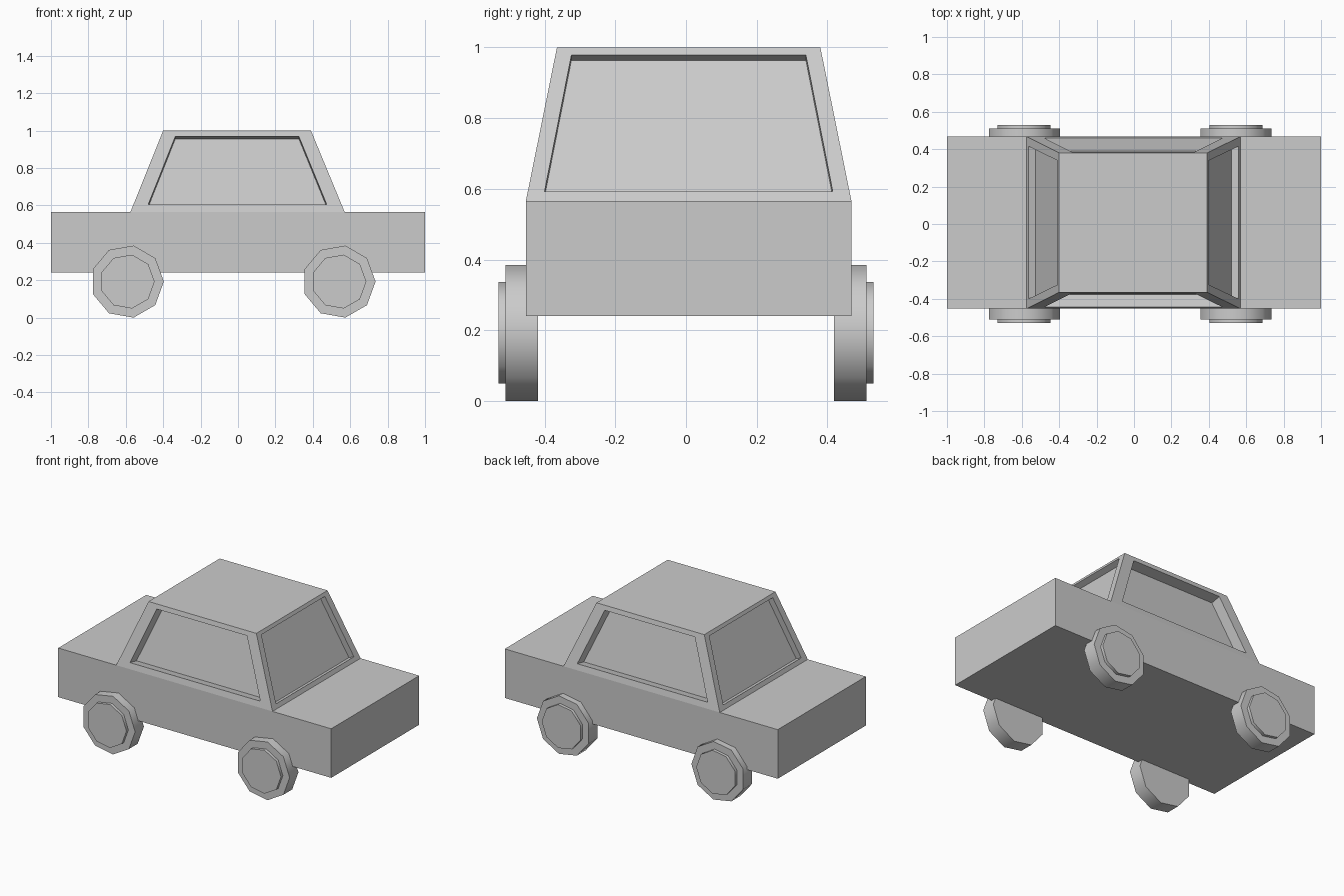
import bpy, bmesh, math
from mathutils import Vector, Matrix

if "Cube" in bpy.data.objects:
    bpy.data.objects.remove(bpy.data.objects["Cube"])

Y0, Y1 = -0.453, 0.468      # body sides
Z0, Z1, Z2 = 0.24, 0.565, 1.0


def finish(bm, name):
    bmesh.ops.remove_doubles(bm, verts=bm.verts, dist=1e-5)
    bmesh.ops.recalc_face_normals(bm, faces=bm.faces)
    mesh = bpy.data.meshes.new(name)
    bm.to_mesh(mesh)
    bm.free()
    obj = bpy.data.objects.new(name, mesh)
    bpy.context.collection.objects.link(obj)
    return obj


def quad(bm, pts):
    bm.faces.new([bm.verts.new(p) for p in pts])


def window_wall(bm, corners, uv, depth):
    """Sloped wall (bottom a, b then top c, d) with a recessed pane."""
    a, b, c, d = corners
    inner = [a.lerp(b, u).lerp(d.lerp(c, u), v) for u, v in uv]
    n = (b - a).cross(d - a).normalized()
    pane = [p - n * depth for p in inner]
    for i in range(4):
        j = (i + 1) % 4
        quad(bm, (corners[i], corners[j], inner[j], inner[i]))
        quad(bm, (inner[i], inner[j], pane[j], pane[i]))
    quad(bm, pane)


# lower body
bm = bmesh.new()
bmesh.ops.create_cube(bm, size=1, matrix=Matrix.Translation((0, (Y0 + Y1) / 2, (Z0 + Z1) / 2))
                      @ Matrix.Diagonal((2, Y1 - Y0, Z1 - Z0, 1)))
finish(bm, "lower_body")

# cabin with four recessed windows
low = [Vector(p) for p in ((-0.575, Y0, Z1), (0.57, Y0, Z1), (0.57, Y1, Z1), (-0.575, Y1, Z1))]
top = [Vector(p) for p in ((-0.40, -0.365, Z2), (0.39, -0.365, Z2), (0.39, 0.38, Z2), (-0.40, 0.38, Z2))]
side_uv = ((0.071, 0.09), (0.929, 0.09), (0.905, 0.93), (0.095, 0.93))
end_uv = ((0.052, 0.062), (0.948, 0.062), (0.94, 0.95), (0.06, 0.95))
bm = bmesh.new()
for i in range(4):
    j = (i + 1) % 4
    uv, depth = (side_uv, 0.07) if i % 2 == 0 else (end_uv, 0.04)
    window_wall(bm, (low[i], low[j], top[j], top[i]), uv, depth)
quad(bm, top)
quad(bm, low[::-1])
finish(bm, "cabin")


# wheels: nine-sided tyre with a raised hub
def disc(name, x, side, r, y_in, y_out):
    bm = bmesh.new()
    ring = [(x + r * math.cos(k * math.tau / 9), 0.1925 + r * math.sin(k * math.tau / 9)) for k in range(9)]
    face = bm.faces.new([bm.verts.new((px, side * y_in, pz)) for px, pz in ring])
    ext = bmesh.ops.extrude_face_region(bm, geom=[face], use_keep_orig=True)
    moved = [v for v in ext["geom"] if isinstance(v, bmesh.types.BMVert)]
    bmesh.ops.translate(bm, verts=moved, vec=(0, side * (y_out - y_in), 0))
    obj = finish(bm, name)
    bpy.ops.object.select_all(action='DESELECT')
    obj.select_set(True)
    bpy.context.view_layer.objects.active = obj
    bpy.ops.object.shade_smooth_by_angle(angle=math.radians(50))


for end, x in (("rear", -0.592), ("front", 0.54)):
    for label, side in (("right", -1), ("left", 1)):
        disc(f"{end}_{label}_tyre", x, side, 0.1955, 0.418, 0.51)
        disc(f"{end}_{label}_hub", x, side, 0.146, 0.50, 0.53)
